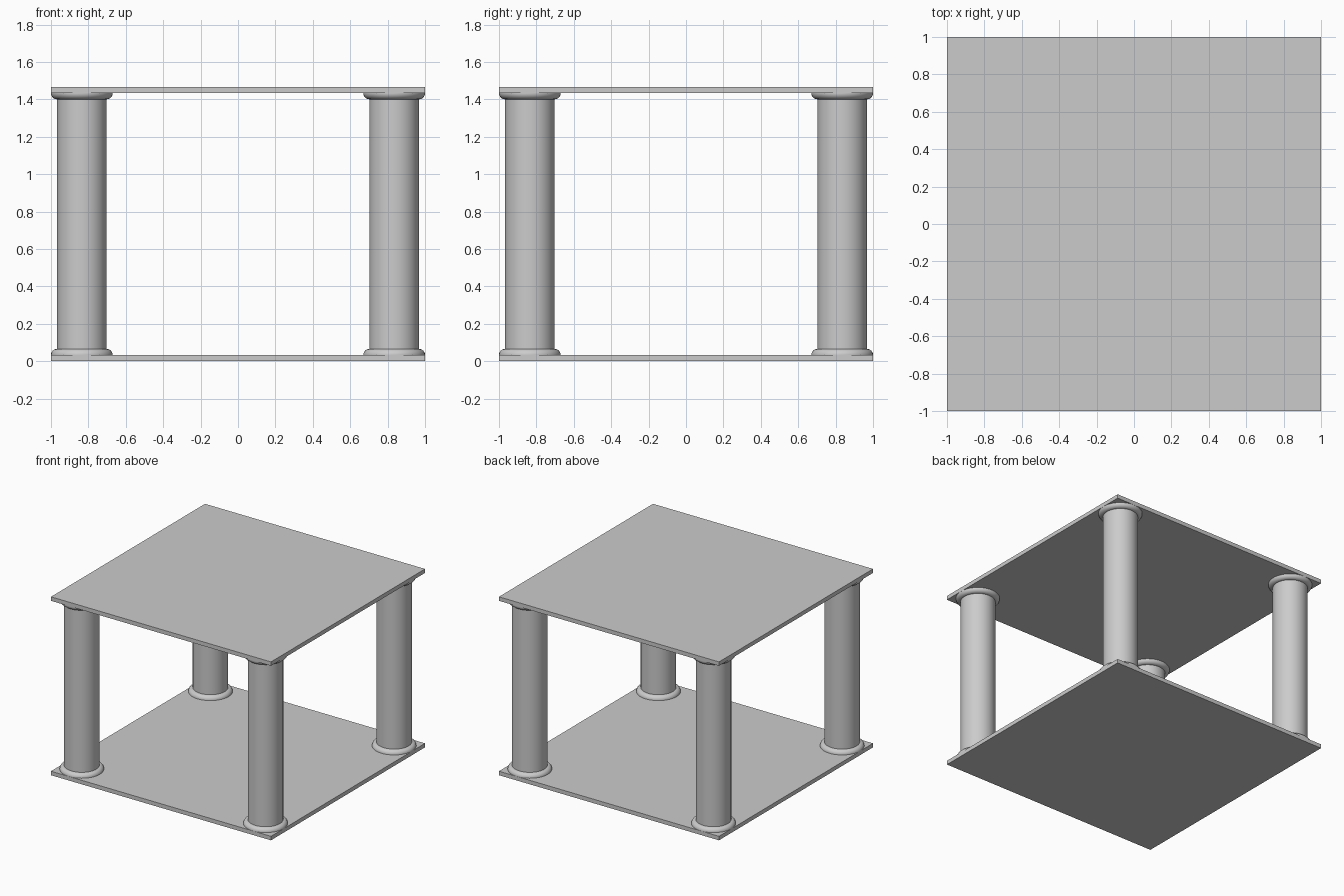
import bpy

cube = bpy.data.objects.get("Cube")
if cube:
    bpy.data.objects.remove(cube, do_unlink=True)

# Single stone grey
grey = bpy.data.materials.new("stone grey")
grey.use_nodes = True
colour = (0.6, 0.6, 0.6, 1)
grey.diffuse_color = colour
grey.node_tree.nodes["Principled BSDF"].inputs["Base Color"].default_value = colour

PLATE = 0.033            # plate thickness, also the ring tube radius
HEIGHT = 1.466
SHAFT_R = 0.132
OFFSET = 1 - SHAFT_R - PLATE


def finish(name, smooth=False):
    obj = bpy.context.object
    obj.name = obj.data.name = name
    obj.data.materials.append(grey)
    if smooth:
        bpy.ops.object.shade_smooth_by_angle()
    return obj


# Floor and roof plates
for name, z in (("floor_plate", PLATE / 2), ("roof_plate", HEIGHT - PLATE / 2)):
    bpy.ops.mesh.primitive_cube_add(size=1, location=(0, 0, z))
    plate = finish(name)
    plate.scale = (2, 2, PLATE)

# Four corner columns, each with a rounded ring half sunk into either plate
for side, sx in (("right", -1), ("left", 1)):
    for end, sy in (("front", -1), ("back", 1)):
        x, y = sx * OFFSET, sy * OFFSET
        corner = f"{end}_{side}"
        bpy.ops.mesh.primitive_cylinder_add(
            vertices=64, radius=SHAFT_R, depth=HEIGHT - 2 * PLATE,
            location=(x, y, HEIGHT / 2))
        finish(f"{corner}_column_shaft", True)
        for part, z in (("base", PLATE), ("capital", HEIGHT - PLATE)):
            bpy.ops.mesh.primitive_torus_add(
                major_radius=SHAFT_R, minor_radius=PLATE,
                major_segments=64, minor_segments=24, location=(x, y, z))
            finish(f"{corner}_column_{part}_ring", True)
